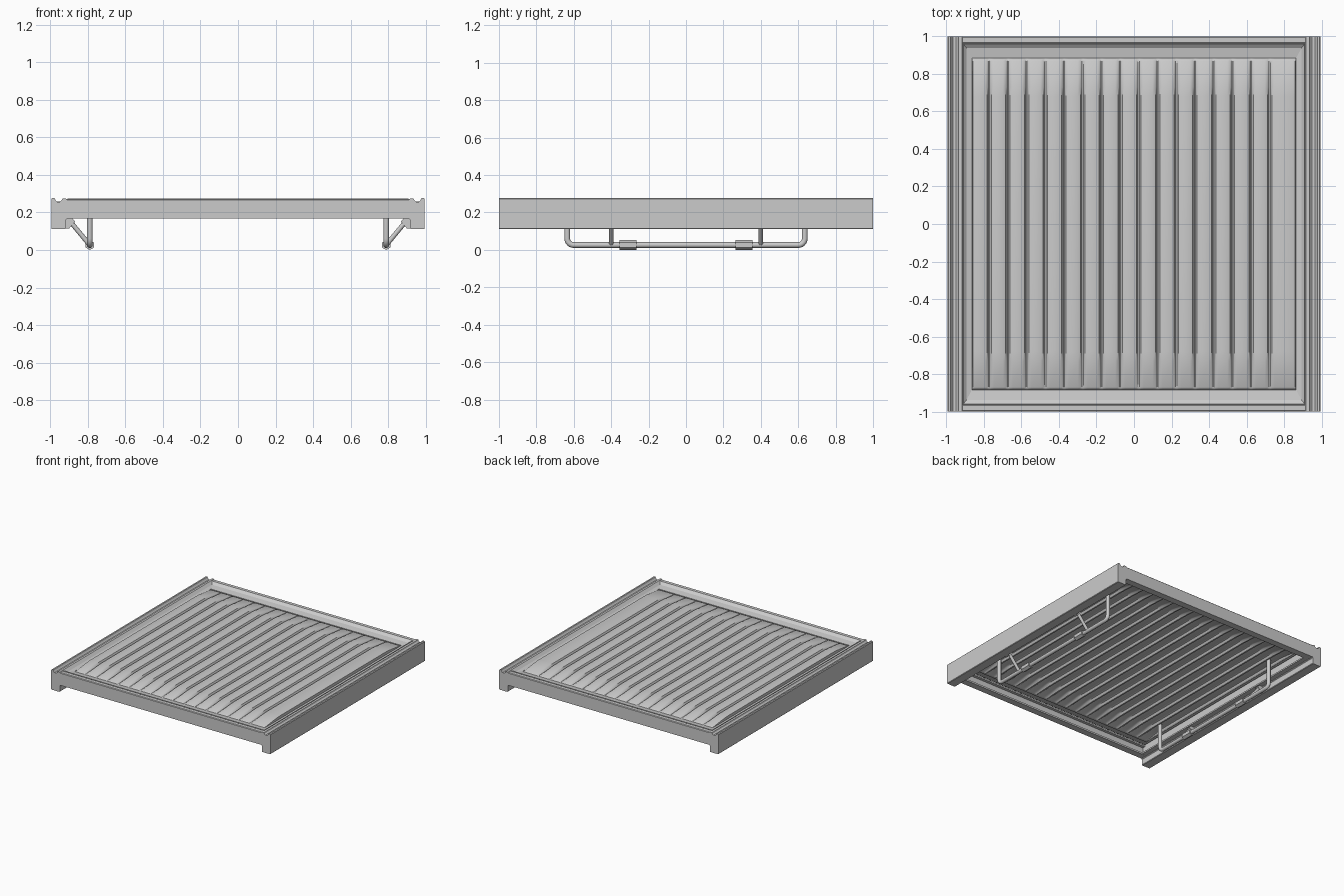
import bpy, bmesh, math
from mathutils import Vector

if "Cube" in bpy.data.objects:
    bpy.data.objects.remove(bpy.data.objects["Cube"])


def make_object(name, verts, faces, smooth=False):
    mesh = bpy.data.meshes.new(name)
    mesh.from_pydata(verts, [], faces)
    bm = bmesh.new()
    bm.from_mesh(mesh)
    bmesh.ops.recalc_face_normals(bm, faces=bm.faces)
    bm.to_mesh(mesh)
    bm.free()
    ob = bpy.data.objects.new(name, mesh)
    bpy.context.collection.objects.link(ob)
    if smooth:
        bpy.ops.object.select_all(action='DESELECT')
        bpy.context.view_layer.objects.active = ob
        ob.select_set(True)
        bpy.ops.object.shade_smooth_by_angle(angle=math.radians(35))
    return ob


def thicken(ob, amount):
    mod = ob.modifiers.new("thickness", 'SOLIDIFY')
    mod.thickness = amount
    mod.offset = -1


def extrude_profile(name, profile, place, a, b):
    # Closed 2D profile swept straight from a to b
    n = len(profile)
    verts = [place(u, v, t) for t in (a, b) for u, v in profile]
    faces = [(i, (i + 1) % n, n + (i + 1) % n, n + i) for i in range(n)]
    faces += [tuple(range(n)), tuple(range(n, 2 * n))]
    return make_object(name, verts, faces)


def tube(name, path, radius, plane, sides=12):
    # Round bar along a path; plane is a direction square to the path
    pts = [Vector(p) for p in path]
    plane = Vector(plane)
    verts, faces, n = [], [], len(pts)
    for i, p in enumerate(pts):
        d = (pts[min(i + 1, n - 1)] - pts[max(i - 1, 0)]).normalized()
        side = d.cross(plane).normalized()
        for k in range(sides):
            a = 2 * math.pi * k / sides
            verts.append(p + radius * (math.cos(a) * plane + math.sin(a) * side))
    for i in range(n - 1):
        for k in range(sides):
            m = (k + 1) % sides
            faces.append((i * sides + k, i * sides + m,
                          (i + 1) * sides + m, (i + 1) * sides + k))
    faces += [tuple(range(sides)), tuple(range((n - 1) * sides, n * sides))]
    return make_object(name, verts, faces, True)


# Ribbed panel: softly crowned slats split by narrow grooves, sinking at both ends
PX, PY, PAN = 0.865, 0.885, 0.244
cols = [(-PX, PAN), (-PX + 0.006, 0.27), (-PX + 0.02, 0.275)]
for k in range(16):
    x = -0.772 + 0.0997 * k
    cols += [(x - 0.026, 0.2755), (x - 0.012, 0.27), (x - 0.003, 0.254),
             (x + 0.003, 0.254), (x + 0.012, 0.27), (x + 0.026, 0.2755)]
cols += [(PX - 0.02, 0.275), (PX - 0.006, 0.27), (PX, PAN)]
rows = [(-PY, 0), (-0.87, 0.25), (-0.73, 0.9), (-0.68, 1),
        (0.68, 1), (0.73, 0.9), (0.87, 0.25), (PY, 0)]
nc = len(cols)
verts = [(x, y, PAN + (z - PAN) * f) for y, f in rows for x, z in cols]
faces = [(r * nc + c, r * nc + c + 1, (r + 1) * nc + c + 1, (r + 1) * nc + c)
         for r in range(len(rows) - 1) for c in range(nc - 1)]
thicken(make_object("ribbed_panel", verts, faces, True), 0.006)

# Sloped pan border rising from the panel to the frame
rings = [(PX, PY, PAN), (0.895, 0.94, 0.252), (0.912, 0.962, 0.268)]
verts = [(sx * x, sy * y, z) for x, y, z in rings
         for sx, sy in ((-1, -1), (1, -1), (1, 1), (-1, 1))]
faces = [(r * 4 + i, r * 4 + (i + 1) % 4, r * 4 + 4 + (i + 1) % 4, r * 4 + 4 + i)
         for r in range(2) for i in range(4)]
thicken(make_object("pan_border", verts, faces), 0.006)

# Side beams with a rounded groove along the top
beam = [(0.995, 0.115), (0.995, 0.272), (0.99, 0.277), (0.978, 0.277), (0.973, 0.266),
        (0.965, 0.257), (0.95, 0.257), (0.94, 0.264), (0.936, 0.274), (0.918, 0.274),
        (0.912, 0.268), (0.912, 0.165), (0.917, 0.16), (0.917, 0.115), (0.921, 0.111),
        (0.991, 0.111)]
for s, side in ((-1, "left"), (1, "right")):
    place = lambda u, v, t: (s * u, t, v)
    extrude_profile(side + "_side_beam", beam, place, -1, 1)
    # Inner ledge under the panel edge
    ledge = [(0.872, 0.168), (0.914, 0.168), (0.914, 0.18), (0.872, 0.18)]
    extrude_profile(side + "_ledge", ledge, place, -0.96, 0.96)

    # Bent underside bar
    X, Z, Y, R = s * 0.79, 0.026, 0.635, 0.035
    half = [(Y, 0.255), (Y, Z + R)]
    for k in range(1, 7):
        a = math.pi / 2 * k / 6
        half.append((Y - R + R * math.cos(a), Z + R - R * math.sin(a)))
    path = [(X, -y, z) for y, z in half] + [(X, y, z) for y, z in reversed(half)]
    tube(side + "_hook_bar", path, 0.0155, (1, 0, 0))

    for e, end in ((-1, "front"), (1, "back")):
        # Diagonal strut with its mounting bracket
        tube(f"{side}_{end}_strut", [(s * 0.905, e * 0.4, 0.165), (X, e * 0.4, Z)],
             0.0125, (0, 1, 0))
        extrude_profile(f"{side}_{end}_bracket",
                        [(0.92, 0.17), (0.885, 0.17), (0.868, 0.152), (0.9, 0.115),
                         (0.92, 0.115)], place, e * 0.4 - 0.014, e * 0.4 + 0.014)
        # Six-sided sleeve clamped on the bar
        tube(f"{side}_{end}_sleeve", [(X, e * 0.265, Z), (X, e * 0.355, Z)],
             0.026, (0, 0, 1), 6)
        # Small studs low in the groove at the beam ends
        for j, y in enumerate((0.925, 0.975)):
            tube(f"{side}_{end}_stud_{j}", [(s * 0.957, e * y, 0.25),
                                            (s * 0.957, e * y, 0.259)], 0.007, (1, 0, 0), 8)

# End beams: lip above, bottom flange below, open to the inside
end_profile = [(1.0, 0.167), (1.0, 0.266), (0.995, 0.271), (0.968, 0.271), (0.96, 0.264),
               (0.96, 0.252), (0.984, 0.252), (0.984, 0.181), (0.945, 0.181), (0.945, 0.167)]
for s, end in ((-1, "front"), (1, "back")):
    extrude_profile(end + "_end_beam", end_profile,
                    lambda u, v, t: (t, s * u, v), -0.914, 0.914)
